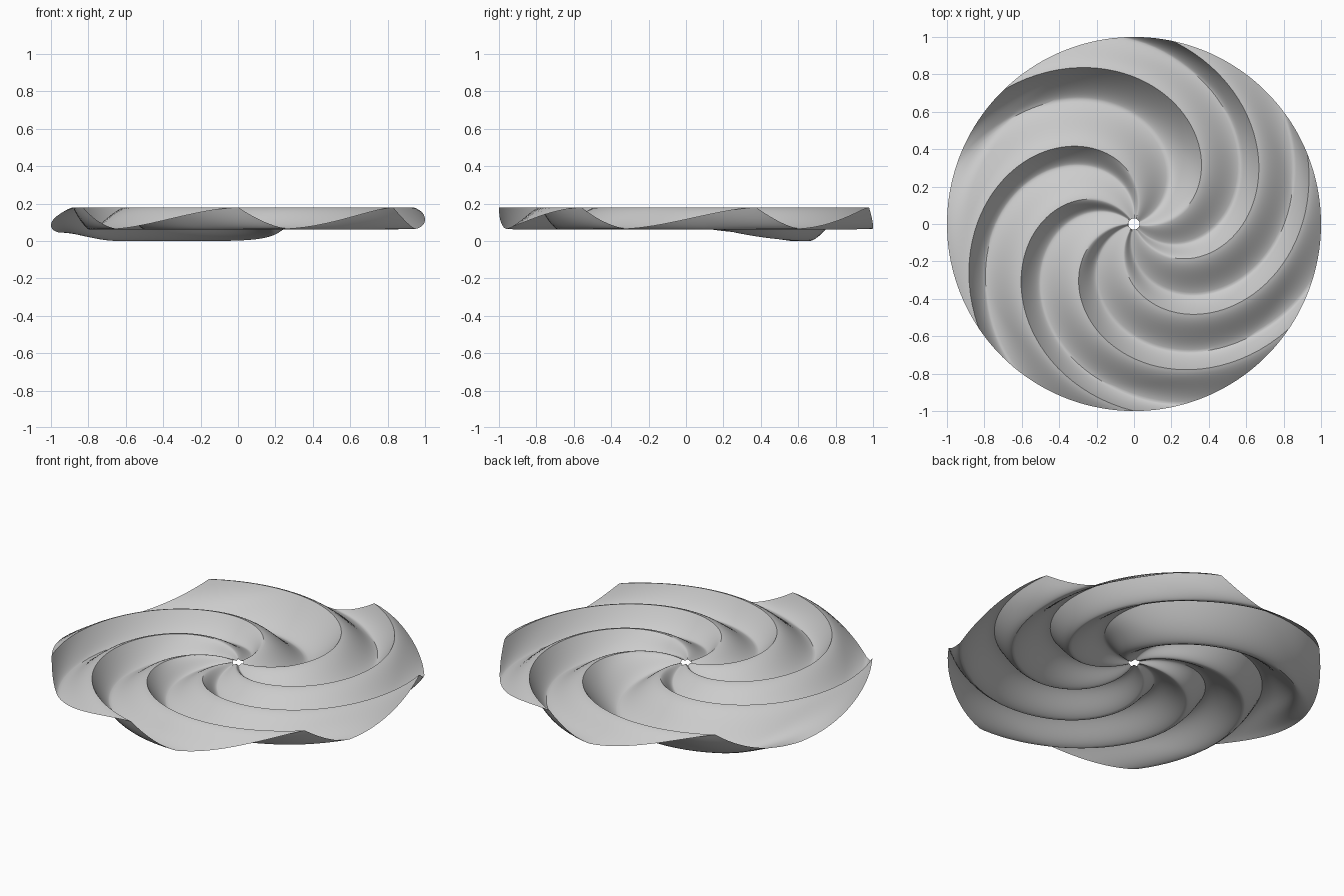
import bpy
import bmesh
from math import radians, sin, cos, pi

if "Cube" in bpy.data.objects:
    bpy.data.objects.remove(bpy.data.objects["Cube"])

HUB_R, HUB_Z, CREST_Z = 0.03, 0.15, 0.18
RINGS, DROP_STEPS, RISE_STEPS = 60, 14, 16

# Each blade: rim angle of its crest, blade span, drop span at the rim,
# drop curve power at the rim, valley height inside and at the rim
BLADES = [(22 + 56 * i, 56, 16, 1.6, 0.06, 0.065) for i in range(-3, 2)]
BLADES.append((134, 80, 29, 2.5, 0.0, 0.045))


def smooth(t):
    t = min(max(t, 0), 1)
    return t * t * (3 - 2 * t)


def mix(a, b, t):
    return a + (b - a) * t


def twist(r):
    """Angle by which the spiral lags behind the rim at radius r."""
    return -150 + 110 * r + 40 * r ** 3


def depth(r):
    """Wave depth, growing from the hub to full size."""
    return sin(pi / 2 * min(r / 0.65, 1))


def wave(r):
    """Yield angle and height around one ring, rounded near the hub, creased outside."""
    crease = smooth((r - 0.15) / 0.35)
    edge = smooth((r - 0.86) / 0.14)
    for crest, span, rim_drop, rim_power, inside, rim in sorted(BLADES):
        valley = mix(inside, rim, edge)
        drop = rim_drop * mix(1.18, 1, edge)
        power = mix(1.4, rim_power, edge)
        for i in range(DROP_STEPS):
            t = i / DROP_STEPS
            fall = mix(smooth(t), 1 - (1 - t) ** power, crease)
            yield crest + drop * t, mix(CREST_Z, valley, fall)
        for i in range(RISE_STEPS):
            t = i / RISE_STEPS
            yield mix(crest + drop, crest + span, t), mix(valley, CREST_Z, mix(t, smooth(t), 0.65))


# Spiral pleated disc with an open hub
bm = bmesh.new()
rings = []
for k in range(RINGS + 1):
    r = mix(HUB_R, 1, k / RINGS)
    ring = []
    for angle, z in wave(r):
        a = radians(angle + twist(r))
        ring.append(bm.verts.new((r * cos(a), r * sin(a), mix(HUB_Z, z, depth(r)))))
    rings.append(ring)
for inner, outer in zip(rings, rings[1:]):
    for i in range(len(inner)):
        j = (i + 1) % len(inner)
        bm.faces.new((inner[i], outer[i], outer[j], inner[j]))

mesh = bpy.data.meshes.new("spiral_disc")
bm.to_mesh(mesh)
bm.free()
disc = bpy.data.objects.new("spiral_disc", mesh)
bpy.context.collection.objects.link(disc)

# Plain light grey
grey = bpy.data.materials.new("light_grey")
grey.use_nodes = True
colour = (0.6, 0.6, 0.6, 1)
grey.diffuse_color = colour
grey.node_tree.nodes["Principled BSDF"].inputs["Base Color"].default_value = colour
mesh.materials.append(grey)

bpy.ops.object.select_all(action="DESELECT")
disc.select_set(True)
bpy.context.view_layer.objects.active = disc
bpy.ops.object.shade_smooth_by_angle(angle=radians(40))
